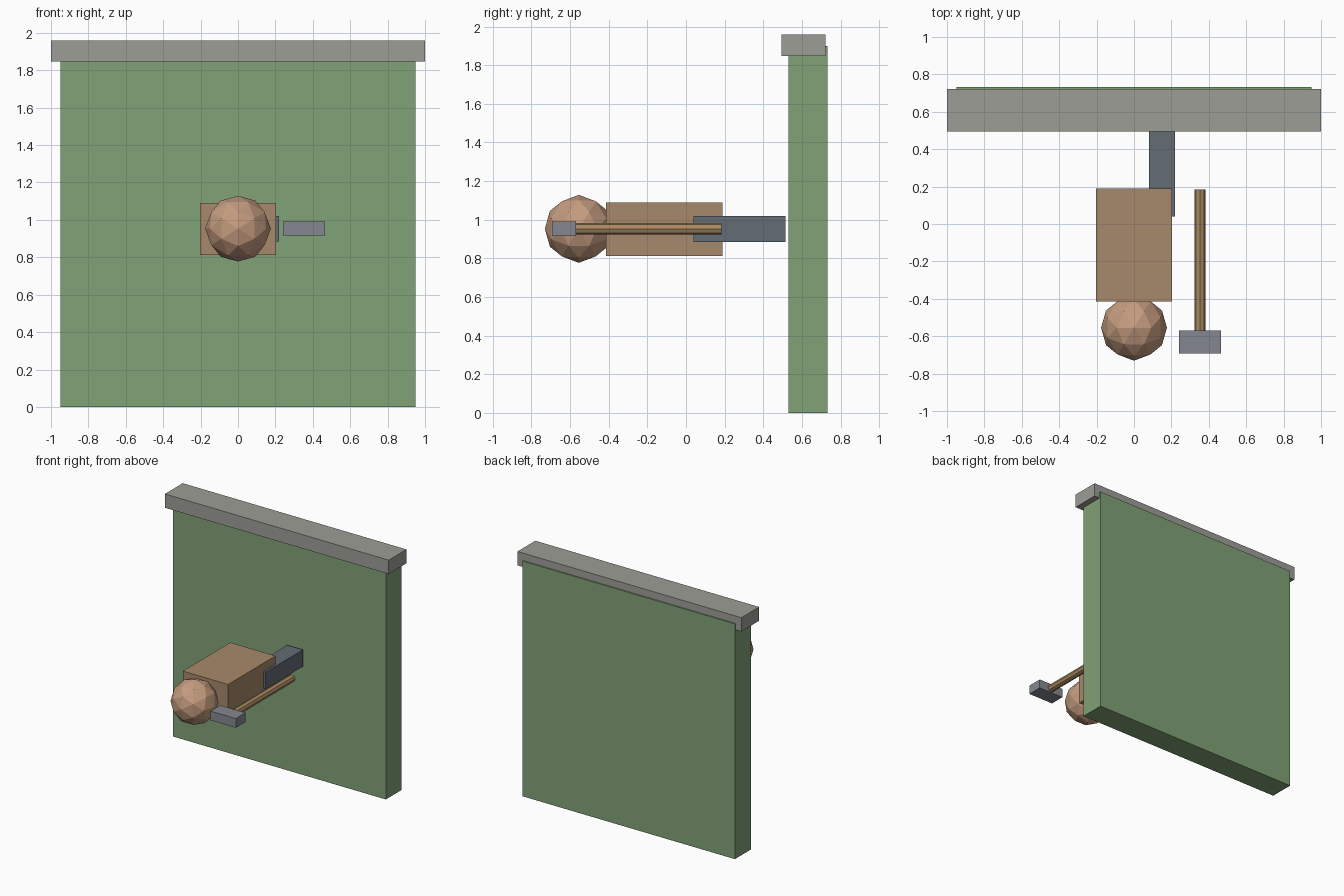
import bpy, bmesh
from math import sqrt
from mathutils import Vector, Matrix

if "Cube" in bpy.data.objects:
    bpy.data.objects.remove(bpy.data.objects["Cube"])


def material(name, rgb):
    m = bpy.data.materials.new(name)
    m.diffuse_color = (*rgb, 1)
    m.use_nodes = True
    m.node_tree.nodes["Principled BSDF"].inputs["Base Color"].default_value = m.diffuse_color
    return m


def add_object(name, bm, mat):
    bmesh.ops.recalc_face_normals(bm, faces=bm.faces)
    me = bpy.data.meshes.new(name)
    bm.to_mesh(me)
    bm.free()
    me.materials.append(mat)
    ob = bpy.data.objects.new(name, me)
    bpy.context.collection.objects.link(ob)
    return ob


def box(name, lo, hi, mat):
    lo, hi = Vector(lo), Vector(hi)
    bm = bmesh.new()
    mtx = Matrix.Translation((lo + hi) / 2) @ Matrix.Diagonal((*(hi - lo), 1))
    bmesh.ops.create_cube(bm, size=1, matrix=mtx)
    return add_object(name, bm, mat)


def faceted_ball(name, centre, radius, mat):
    # icosahedron aligned to the axes, split once and pushed out to a sphere
    phi = (1 + sqrt(5)) / 2
    bm = bmesh.new()
    for a in (-1, 1):
        for b in (-phi, phi):
            for co in ((a, 0, b), (0, b, a), (b, a, 0)):
                bm.verts.new(co)
    bmesh.ops.convex_hull(bm, input=bm.verts)
    bmesh.ops.subdivide_edges(bm, edges=bm.edges, cuts=1, use_grid_fill=True)
    for v in bm.verts:
        v.co = Vector(centre) + v.co.normalized() * radius
    return add_object(name, bm, mat)


def rod_along_y(name, x, z, y0, y1, radius, sides, mat):
    bm = bmesh.new()
    mtx = Matrix.Translation((x, (y0 + y1) / 2, z)) @ Matrix.Rotation(1.5707963, 4, 'X')
    bmesh.ops.create_cone(bm, cap_ends=True, segments=sides, radius1=radius,
                          radius2=radius, depth=y1 - y0, matrix=mtx)
    return add_object(name, bm, mat)


green = material("green", (0.22, 0.36, 0.18))
stone = material("stone", (0.34, 0.34, 0.31))
tan = material("tan", (0.39, 0.25, 0.145))
skin = material("skin", (0.55, 0.33, 0.21))
slate = material("slate", (0.125, 0.15, 0.175))
wood = material("wood", (0.40, 0.25, 0.12))
steel = material("steel", (0.23, 0.25, 0.28))

# Wall and its coping
box("wall", (-0.95, 0.53, 0), (0.95, 0.732, 1.90), green)
box("wall_cap", (-1, 0.495, 1.848), (1, 0.722, 1.96), stone)

# Figure lying forward from the wall
box("body", (-0.202, -0.415, 0.812), (0.202, 0.19, 1.09), tan)
faceted_ball("head", (0, -0.555, 0.953), 0.176, skin)
box("leg", (0.08, 0.04, 0.885), (0.22, 0.515, 1.02), slate)

# Hammer
rod_along_y("hammer_handle", 0.353, 0.953, -0.63, 0.185, 0.03, 8, wood)
box("hammer_head", (0.24, -0.693, 0.917), (0.466, -0.57, 0.991), steel)
